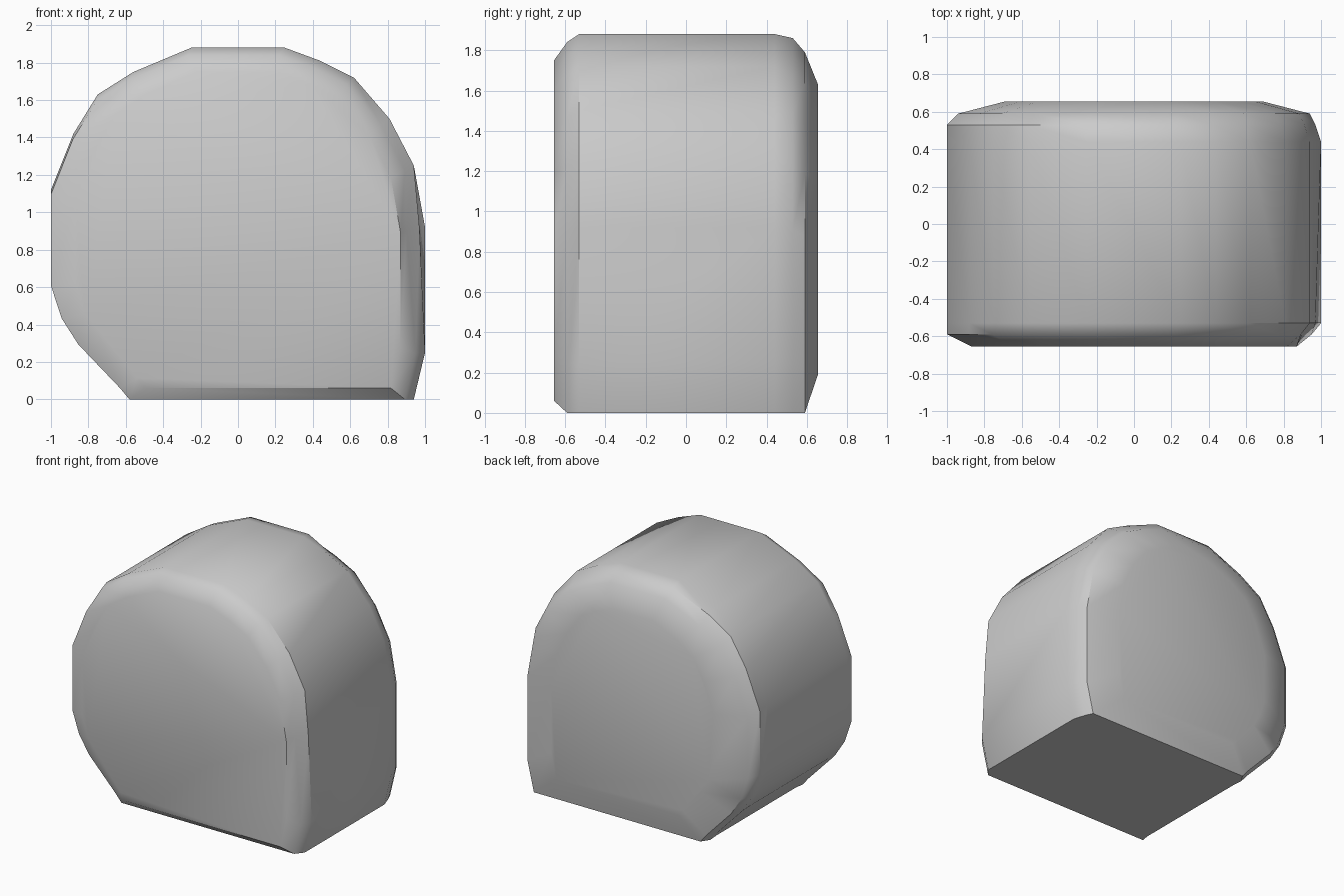
import bpy, bmesh, math

cube = bpy.data.objects.get("Cube")
if cube:
    bpy.data.objects.remove(cube, do_unlink=True)

# One plain stone colour
stone = bpy.data.materials.new("stone grey")
stone.use_nodes = True
colour = (0.6, 0.6, 0.6, 1)
stone.diffuse_color = colour
stone.node_tree.nodes["Principled BSDF"].inputs["Base Color"].default_value = colour

# Outline across the width: flat base, flat right side, rounded crown
outline = [(-0.57, 0), (0.94, 0), (1, 0.25), (1, 0.92), (0.94, 1.25),
           (0.81, 1.5), (0.62, 1.72), (0.44, 1.81), (0.25, 1.88),
           (-0.25, 1.88), (-0.56, 1.75), (-0.75, 1.63), (-0.88, 1.42),
           (-1, 1.12), (-1, 0.62), (-0.94, 0.44), (-0.85, 0.3), (-0.62, 0.06)]

# Depth, left, right, bottom and top limits of each section
sections = [(-0.655, -0.87, 0.87, 0.06, 1.75),
            (-0.59, -1, 0.95, 0, 1.84),
            (-0.53, -1, 1, 0, 1.88),
            (0.44, -1, 1, 0, 1.88),
            (0.53, -1, 0.97, 0, 1.86),
            (0.59, -0.94, 0.94, 0, 1.79),
            (0.655, -0.69, 0.69, 0.19, 1.63)]

bm = bmesh.new()
rings = []
for y, left, right, bottom, top in sections:
    rings.append([bm.verts.new((left + (x + 1) / 2 * (right - left), y,
                                bottom + z / 1.88 * (top - bottom)))
                  for x, z in outline])

# Skin between neighbouring sections, then the two end faces
count = len(outline)
for a, b in zip(rings, rings[1:]):
    for i in range(count):
        j = (i + 1) % count
        bm.faces.new((a[i], a[j], b[j], b[i]))
bm.faces.new(rings[0])
bm.faces.new(rings[-1])

# Small chips in the rim, on the right of the front and the crown of the back
rings[1][3].co.x -= 0.05
rings[2][3].co.x -= 0.03
rings[4][6].co.z -= 0.03
rings[4][7].co.z -= 0.03

bmesh.ops.recalc_face_normals(bm, faces=bm.faces)
mesh = bpy.data.meshes.new("stone_block")
bm.to_mesh(mesh)
bm.free()
mesh.materials.append(stone)
block = bpy.data.objects.new("stone_block", mesh)
bpy.context.collection.objects.link(block)

# Soft shading with the hard rims kept
bpy.ops.object.select_all(action="DESELECT")
block.select_set(True)
bpy.context.view_layer.objects.active = block
bpy.ops.object.shade_smooth_by_angle(angle=math.radians(42))
